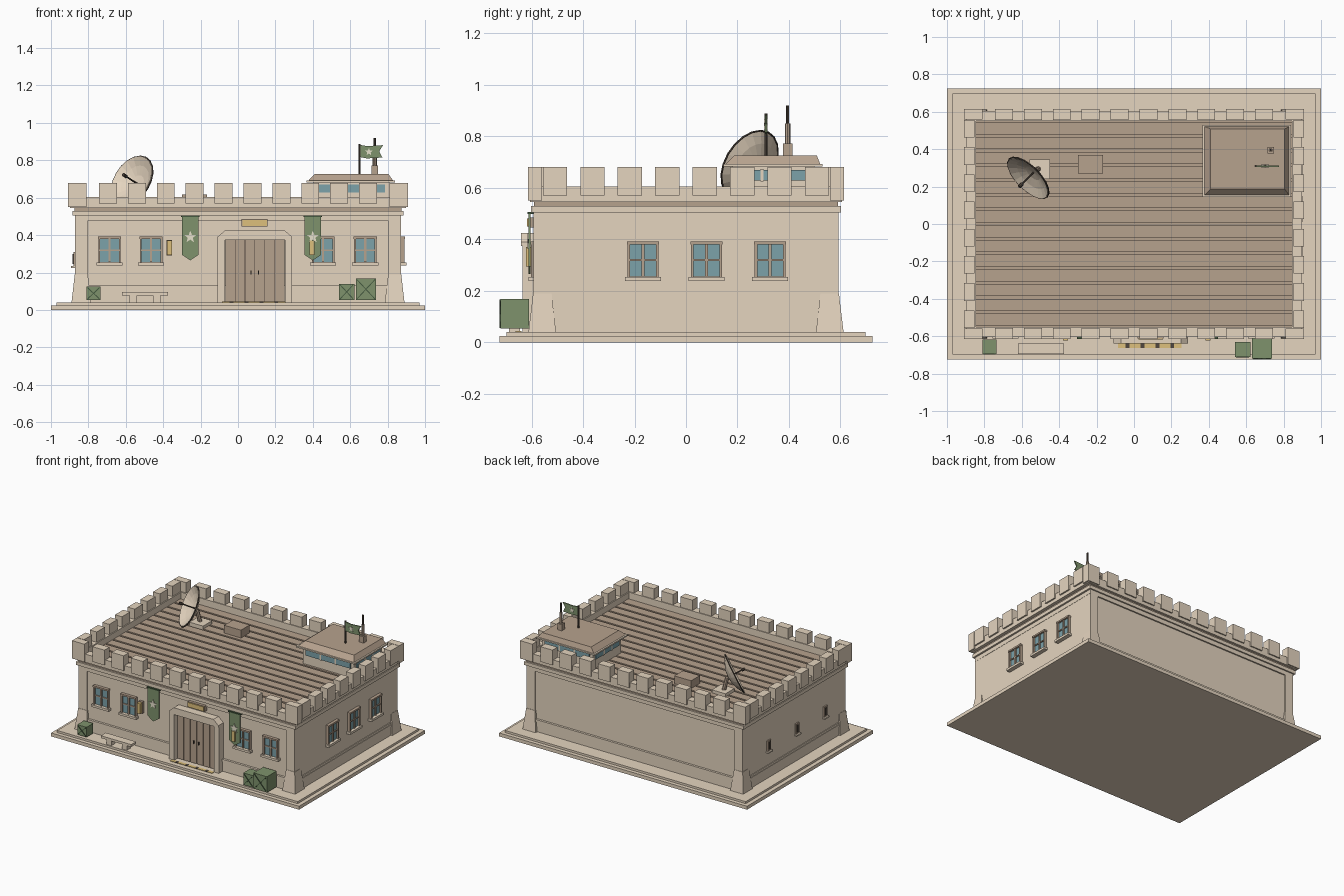
import bpy, bmesh, math
from mathutils import Matrix, Vector

cube = bpy.data.objects.get("Cube")
if cube:
    bpy.data.objects.remove(cube)

def material(name, *rgb):
    m = bpy.data.materials.new(name)
    m.use_nodes = True
    m.diffuse_color = (*rgb, 1)
    m.node_tree.nodes["Principled BSDF"].inputs["Base Color"].default_value = (*rgb, 1)
    return m

STONE = material("sand_stone", 0.78, 0.66, 0.52)
BROWN = material("brown_wood", 0.47, 0.36, 0.27)
DARK = material("dark_metal", 0.08, 0.062, 0.048)
GREEN = material("canvas_green", 0.21, 0.29, 0.15)
DEEP = material("deep_green", 0.06, 0.10, 0.05)
GLASS = material("blue_glass", 0.20, 0.36, 0.40)
YELLOW = material("lamp_yellow", 0.73, 0.53, 0.20)
PALE = material("pale_star", 0.82, 0.77, 0.62)

def finish(name, bm, mats, matrix=Matrix()):
    bmesh.ops.recalc_face_normals(bm, faces=bm.faces)
    me = bpy.data.meshes.new(name)
    bm.to_mesh(me)
    bm.free()
    for m in mats:
        me.materials.append(m)
    ob = bpy.data.objects.new(name, me)
    ob.matrix_world = matrix
    bpy.context.collection.objects.link(ob)
    return ob

def boxes(name, items, matrix=Matrix()):
    """One object from boxes given as (x0, x1, y0, y1, z0, z1, material)."""
    bm, mats = bmesh.new(), []
    for x0, x1, y0, y1, z0, z1, mat in items:
        if mat not in mats:
            mats.append(mat)
        t = Matrix.Translation(((x0 + x1) / 2, (y0 + y1) / 2, (z0 + z1) / 2))
        t = t @ Matrix.Diagonal((abs(x1 - x0), abs(y1 - y0), abs(z1 - z0), 1))
        old = set(bm.faces)
        bmesh.ops.create_cube(bm, size=1, matrix=t)
        for f in set(bm.faces) - old:
            f.material_index = mats.index(mat)
    return finish(name, bm, mats, matrix)

def frustum(name, low, high, z0, z1, mat):
    """Tapered block between two rectangles (x0, x1, y0, y1)."""
    bm = bmesh.new()
    rings = [[bm.verts.new(p) for p in ((a, c, z), (b, c, z), (b, d, z), (a, d, z))]
             for (a, b, c, d), z in ((low, z0), (high, z1))]
    bm.faces.new(rings[0])
    bm.faces.new(rings[1])
    for i in range(4):
        j = (i + 1) % 4
        bm.faces.new((rings[0][i], rings[0][j], rings[1][j], rings[1][i]))
    return finish(name, bm, [mat])

def plate(name, outline, y0, y1, mat):
    """An outline in x and z, extruded from y0 to y1."""
    bm = bmesh.new()
    face = bm.faces.new([bm.verts.new((x, y0, z)) for x, z in outline])
    new = bmesh.ops.extrude_face_region(bm, geom=[face])["geom"]
    bmesh.ops.translate(bm, vec=(0, y1 - y0, 0), verts=[v for v in new if isinstance(v, bmesh.types.BMVert)])
    return finish(name, bm, [mat])

def star(name, x, z, r, y0, y1):
    pts = []
    for i in range(10):
        a, k = math.pi / 2 + i * math.pi / 5, r if i % 2 == 0 else r * 0.42
        pts.append((x + k * math.cos(a), z + k * math.sin(a)))
    plate(name, pts, y0, y1, PALE)

def rod(name, start, end, r, mat, sides=8):
    a, b = Vector(start), Vector(end)
    bm = bmesh.new()
    bmesh.ops.create_cone(bm, cap_ends=True, segments=sides, radius1=r, radius2=r, depth=(b - a).length)
    m = Matrix.Translation((a + b) / 2) @ (b - a).to_track_quat("Z", "Y").to_matrix().to_4x4()
    return finish(name, bm, [mat], m)

# Plinth, walls and cornices
def slab(x, y, z0, z1, mat=STONE):
    return (-x, x, -y, y, z0, z1, mat)

boxes("plinth", [slab(1, 0.725, 0, 0.025), slab(0.97, 0.697, 0.02, 0.04)])
boxes("walls", [slab(0.87, 0.582, 0.03, 0.54), slab(0.878, 0.592, 0.04, 0.115), slab(0.875, 0.598, 0.115, 0.13)])
boxes("cornice", [slab(0.872, 0.592, 0.475, 0.505), slab(0.885, 0.602, 0.505, 0.53),
                  slab(0.875, 0.59, 0.53, 0.548, BROWN)])
for sx in (-1, 1):
    for sy in (-1, 1):
        tag = ("left" if sx > 0 else "right") + ("_back" if sy > 0 else "_front")
        boxes("corner_pillar_" + tag, [(sx * 0.805, sx * 0.871, sy * 0.52, sy * 0.592, 0.1, 0.49, STONE)])
        frustum("corner_buttress_" + tag, (sx * 0.785, sx * 0.89, sy * 0.505, sy * 0.612),
                (sx * 0.803, sx * 0.873, sy * 0.522, sy * 0.594), 0.04, 0.19, STONE)

# Plank roof
pitch = 1.1 / 14
boxes("roof_deck", [slab(0.85, 0.55, 0.53, 0.548, BROWN)])
boxes("roof_planks", [(-0.85, 0.85, -0.55 + i * pitch + 0.007, -0.55 + (i + 1) * pitch - 0.007, 0.54, 0.56, BROWN)
                      for i in range(14)])

# Battlements
parapet, merlons = [], []
for s in (-1, 1):
    parapet.append((-0.897, 0.897, s * 0.55, s * 0.605, 0.545, 0.605, STONE))
    parapet.append((s * 0.845, s * 0.897, -0.55, 0.55, 0.545, 0.605, STONE))
    for i in range(10):
        x = (i - 4.5) * 0.1545
        merlons.append((x - 0.048, x + 0.048, s * 0.556, s * 0.614, 0.57, 0.68, STONE))
    for i in range(8):
        y = (i - 3.5) * 0.1455
        merlons.append((s * 0.852, s * 0.908, y - 0.047, y + 0.047, 0.57, 0.68, STONE))
    for t in (-1, 1):
        merlons.append((s * 0.81, s * 0.908, t * 0.56, t * 0.614, 0.55, 0.68, STONE))
boxes("parapet", parapet)
boxes("merlons", merlons)

# Windows: local -y points out of the wall
def window(name, x, y, turn=0):
    parts = [(-0.055, 0.055, -0.008, 0.01, 0.255, 0.385, GLASS),
             (-0.07, 0.07, -0.03, 0.01, 0.238, 0.254, STONE),
             (-0.062, 0.062, -0.022, 0.01, 0.38, 0.392, BROWN),
             (-0.006, 0.006, -0.016, 0.01, 0.255, 0.385, BROWN),
             (-0.055, 0.055, -0.015, 0.01, 0.315, 0.323, BROWN)]
    parts += [(s * 0.05, s * 0.06, -0.02, 0.01, 0.25, 0.385, BROWN) for s in (-1, 1)]
    boxes(name, parts, Matrix.Translation((x, y, 0)) @ Matrix.Rotation(turn, 4, "Z"))

for i, x in enumerate((-0.687, -0.465, 0.455, 0.68)):
    window(f"front_window_{i + 1}", x, -0.582)
for i in range(3):
    window(f"side_window_{i + 1}", 0.87, -0.167 + i * 0.247, math.pi / 2)
    y = 0.295 - i * 0.325
    boxes(f"arrow_slit_{i + 1}", [(-0.88, -0.86, y - 0.018, y + 0.018, 0.235, 0.31, BROWN),
                                  (-0.884, -0.86, y - 0.008, y + 0.008, 0.245, 0.30, DARK),
                                  (-0.892, -0.86, y - 0.024, y + 0.024, 0.225, 0.235, STONE)])

# Entrance
CX = 0.09
leaves = []
for s in (-1, 1):
    for i in range(3):
        a = 0.002 + i * 0.052
        leaves.append((CX + s * a, CX + s * (a + 0.049), -0.605, -0.57, 0.045, 0.38, BROWN))
    leaves.append((CX + s * 0.017, CX + s * 0.023, -0.615, -0.60, 0.19, 0.21, DARK))
boxes("double_door", leaves + [(CX - 0.158, CX + 0.158, -0.60, -0.57, 0.045, 0.38, DARK)])
boxes("door_jambs", [(CX + s * 0.16, CX + s * 0.2, -0.635, -0.57, 0.04, 0.38, STONE) for s in (-1, 1)])
plate("door_lintel", [(CX - 0.2, 0.375), (CX + 0.2, 0.375), (CX + 0.2, 0.39), (CX + 0.16, 0.425),
                      (CX - 0.16, 0.425), (CX - 0.2, 0.39)], -0.64, -0.57, STONE)
boxes("hazard_threshold", [(-0.085 + i * 0.02, -0.065 + i * 0.02, -0.662, -0.638, 0.038, 0.044,
                            DARK if i % 4 == 2 else YELLOW) for i in range(17)])
boxes("door_sign", [(0.02, 0.158, -0.612, -0.57, 0.445, 0.485, BROWN), (0.024, 0.154, -0.618, -0.6, 0.449, 0.481, YELLOW)])
for i, x in enumerate((-0.367, 0.395)):
    boxes(f"wall_lamp_{i + 1}", [(x - 0.015, x + 0.015, -0.6, -0.57, 0.29, 0.375, BROWN),
                                 (x - 0.013, x + 0.013, -0.622, -0.59, 0.295, 0.37, YELLOW)])

# Banners
for i, x in enumerate((-0.255, 0.4)):
    w = 0.045
    plate(f"banner_{i + 1}", [(x - w, 0.5), (x - w, 0.295), (x, 0.265), (x + w, 0.295), (x + w, 0.5)], -0.612, -0.604, GREEN)
    star(f"banner_star_{i + 1}", x, 0.39, 0.034, -0.616, -0.611)
    boxes(f"banner_rail_{i + 1}", [(x - 0.05, x + 0.05, -0.616, -0.58, 0.498, 0.506, DEEP)])

# Crates and bench
def crate(name, x0, x1, y0, y1, z1):
    z0, b, n = 0.053, 0.006, 0.007
    boxes(name, [(x0, x1, y0, y1, z0, z1, GREEN)])
    for s in (0, 1):
        a, c = (z0 + b, z1 - b) if s else (z1 - b, z0 + b)
        plate(f"{name}_brace_{s + 1}", [(x0 + b, a - n / 2), (x1 - b, c - n / 2), (x1 - b, c + n / 2),
                                        (x0 + b, a + n / 2)], y0 - 0.004, y0 + 0.002, DEEP)

crate("small_crate", -0.81, -0.735, -0.695, -0.618, 0.125)
crate("medium_crate", 0.54, 0.622, -0.71, -0.63, 0.14)
crate("large_crate", 0.63, 0.738, -0.72, -0.61, 0.168)
boxes("bench", [(-0.62, -0.375, -0.695, -0.638, 0.078, 0.095, STONE)]
      + [(x - 0.02, x + 0.02, -0.688, -0.645, 0.035, 0.08, STONE) for x in (-0.56, -0.435)])

# Rooftop lookout with a ribbon of glass and thin mullions
lookout = [(0.4, 0.81, 0.18, 0.5, 0.55, 0.685, STONE), (0.425, 0.785, 0.172, 0.508, 0.628, 0.67, GLASS),
           (0.392, 0.818, 0.205, 0.475, 0.628, 0.67, GLASS)]
lookout += [(x - 0.006, x + 0.006, 0.17, 0.51, 0.625, 0.673, STONE) for x in (0.545, 0.665)]
lookout += [(0.39, 0.82, y - 0.006, y + 0.006, 0.625, 0.673, STONE) for y in (0.295, 0.385)]
boxes("lookout_walls", lookout)
boxes("lookout_eave", [(0.365, 0.84, 0.145, 0.53, 0.682, 0.692, STONE)])
frustum("lookout_roof", (0.375, 0.83, 0.152, 0.522), (0.41, 0.805, 0.188, 0.508), 0.69, 0.726, BROWN)
boxes("roof_vent", [(-0.3, -0.165, 0.27, 0.37, 0.55, 0.617, BROWN)])

# Antenna and flag
boxes("antenna_base", [(0.713, 0.749, 0.377, 0.413, 0.72, 0.772, BROWN)])
rod("antenna_sleeve", (0.731, 0.395, 0.77), (0.731, 0.395, 0.85), 0.011, BROWN)
rod("antenna_mast", (0.731, 0.395, 0.84), (0.731, 0.395, 0.92), 0.006, DARK)
rod("flag_pole", (0.65, 0.31, 0.72), (0.65, 0.31, 0.888), 0.006, DARK)
plate("flag", [(0.65, 0.883), (0.69, 0.876), (0.775, 0.881), (0.755, 0.848), (0.772, 0.815),
               (0.69, 0.81), (0.65, 0.818)], 0.306, 0.314, GREEN)
star("flag_star", 0.7, 0.845, 0.022, 0.303, 0.317)

# Satellite dish
aim = Vector((-0.64, -0.64, 0.42)).normalized()
rim = Vector((-0.565, 0.247, 0.692))
place = Matrix.Translation(rim) @ aim.to_track_quat("Z", "Y").to_matrix().to_4x4()
bm = bmesh.new()
profile = [bm.verts.new((r * 0.143, 0, 0.05 * (r * r - 1))) for r in (0, 0.35, 0.7, 1)]
edges = [bm.edges.new(p) for p in zip(profile, profile[1:])]
bmesh.ops.spin(bm, geom=profile + edges, axis=(0, 0, 1), cent=(0, 0, 0), angle=2 * math.pi, steps=20)
bmesh.ops.remove_doubles(bm, verts=bm.verts, dist=0.0005)
dish = finish("dish_bowl", bm, [STONE], place)
dish.modifiers.new("thickness", "SOLIDIFY").thickness = 0.006
bpy.ops.mesh.primitive_torus_add(major_radius=0.143, minor_radius=0.004, major_segments=20, minor_segments=6)
ring = bpy.context.object
ring.name = "dish_rim"
ring.data.materials.append(DARK)
ring.matrix_world = place
rod("dish_feed_arm", rim - aim * 0.05, rim + aim * 0.06, 0.005, DARK)
rod("dish_feed", rim + aim * 0.05, rim + aim * 0.075, 0.01, DARK)
boxes("dish_base", [(-0.56, -0.45, 0.24, 0.345, 0.55, 0.582, STONE)])
rod("dish_post", (-0.51, 0.295, 0.57), rim - aim * 0.055, 0.014, BROWN)
